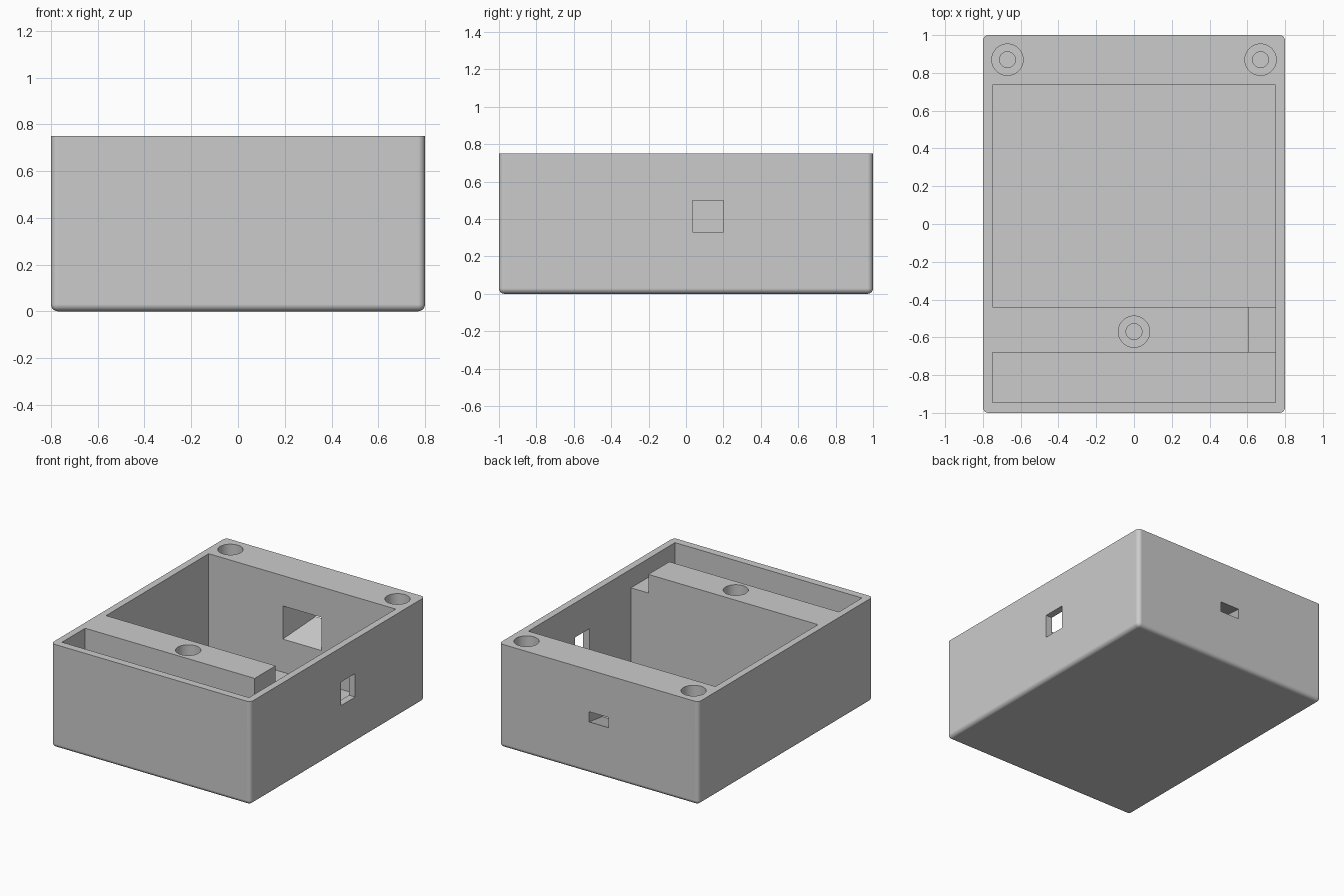
import bpy, bmesh, math
from mathutils import Matrix, Vector

old = bpy.data.objects.get("Cube")
if old:
    bpy.data.objects.remove(old, do_unlink=True)

W, L, H = 1.6, 2.0, 0.75      # outer size
WALL = 0.05
EPS = 0.02                    # overshoot of cutters past the surface

grey = bpy.data.materials.new("light_grey_plastic")
grey.use_nodes = True
grey.diffuse_color = (0.6, 0.6, 0.6, 1)
grey.node_tree.nodes["Principled BSDF"].inputs["Base Color"].default_value = (0.6, 0.6, 0.6, 1)


def finish(name, bm):
    bmesh.ops.recalc_face_normals(bm, faces=bm.faces)
    mesh = bpy.data.meshes.new(name)
    bm.to_mesh(mesh)
    bm.free()
    mesh.materials.append(grey)
    obj = bpy.data.objects.new(name, mesh)
    bpy.context.collection.objects.link(obj)
    return obj


def box_bm(x, y, z):
    """Box from three (min, max) ranges."""
    bm = bmesh.new()
    bmesh.ops.create_cube(bm, size=1)
    for v in bm.verts:
        v.co = Vector([lo + (hi - lo) * (c + 0.5) for c, (lo, hi) in zip(v.co, (x, y, z))])
    return bm


def cylinder(name, x, y, radius, bottom):
    depth = H + EPS - bottom
    bm = bmesh.new()
    bmesh.ops.create_cone(bm, cap_ends=True, segments=48, radius1=radius, radius2=radius, depth=depth,
                          matrix=Matrix.Translation((x, y, bottom + depth / 2)))
    return finish(name, bm)


# Case block with rounded sides and bottom, sharp top rim
bm = box_bm((-W / 2, W / 2), (-L / 2, L / 2), (0, H))
round_edges = [e for e in bm.edges if min(v.co.z for v in e.verts) < H / 2]
bmesh.ops.bevel(bm, geom=round_edges, offset=0.03, segments=6, profile=0.5, affect='EDGES')
case = finish("case_body", bm)

# Compartments, wire notch and side port
inner = W / 2 - WALL
cutters = [
    finish("main_compartment", box_bm((-inner, inner), (-0.44, 0.735), (WALL, H + EPS))),
    finish("front_compartment", box_bm((-inner, inner), (-0.945, -0.68), (WALL, H + EPS))),
    finish("wire_notch", box_bm((0.61, inner), (-0.70, -0.42), (0.615, H + EPS))),
    finish("side_port", box_bm((inner - EPS, W / 2 + EPS), (0.035, 0.2), (0.33, 0.5))),
]

# Back port: funnel that narrows from the inside to a small outer slot
bm = box_bm((-1, 1), (0.735 - EPS, L / 2 + EPS), (-1, 1))
for v in bm.verts:
    t = (v.co.y - 0.735) / (L / 2 - 0.735)
    v.co.x *= 0.155 + (0.078 - 0.155) * t
    v.co.z = 0.41 + v.co.z * (0.12 + (0.037 - 0.12) * t)
cutters.append(finish("back_port", bm))

# Stepped screw holes
for x, y in ((-0.67, 0.87), (0.67, 0.87), (0, -0.57)):
    cutters.append(cylinder("screw_head_hole", x, y, 0.083, 0.5))
    cutters.append(cylinder("screw_shaft_hole", x, y, 0.042, 0.25))

for cutter in cutters:
    mod = case.modifiers.new(cutter.name, 'BOOLEAN')
    mod.operation = 'DIFFERENCE'
    mod.solver = 'EXACT'
    mod.object = cutter

# Bake the cuts and remove the cutters
bpy.context.view_layer.update()
evaluated = case.evaluated_get(bpy.context.evaluated_depsgraph_get())
mesh = bpy.data.meshes.new_from_object(evaluated)
case.modifiers.clear()
case.data = mesh
mesh.materials.clear()
mesh.materials.append(grey)
for cutter in cutters:
    bpy.data.objects.remove(cutter, do_unlink=True)

# Smooth rounding, crisp edges
for o in bpy.context.selected_objects:
    o.select_set(False)
case.select_set(True)
bpy.context.view_layer.objects.active = case
bpy.ops.object.shade_smooth_by_angle(angle=math.radians(30))
normals = case.modifiers.new("flat_face_normals", 'WEIGHTED_NORMAL')
normals.keep_sharp = True
